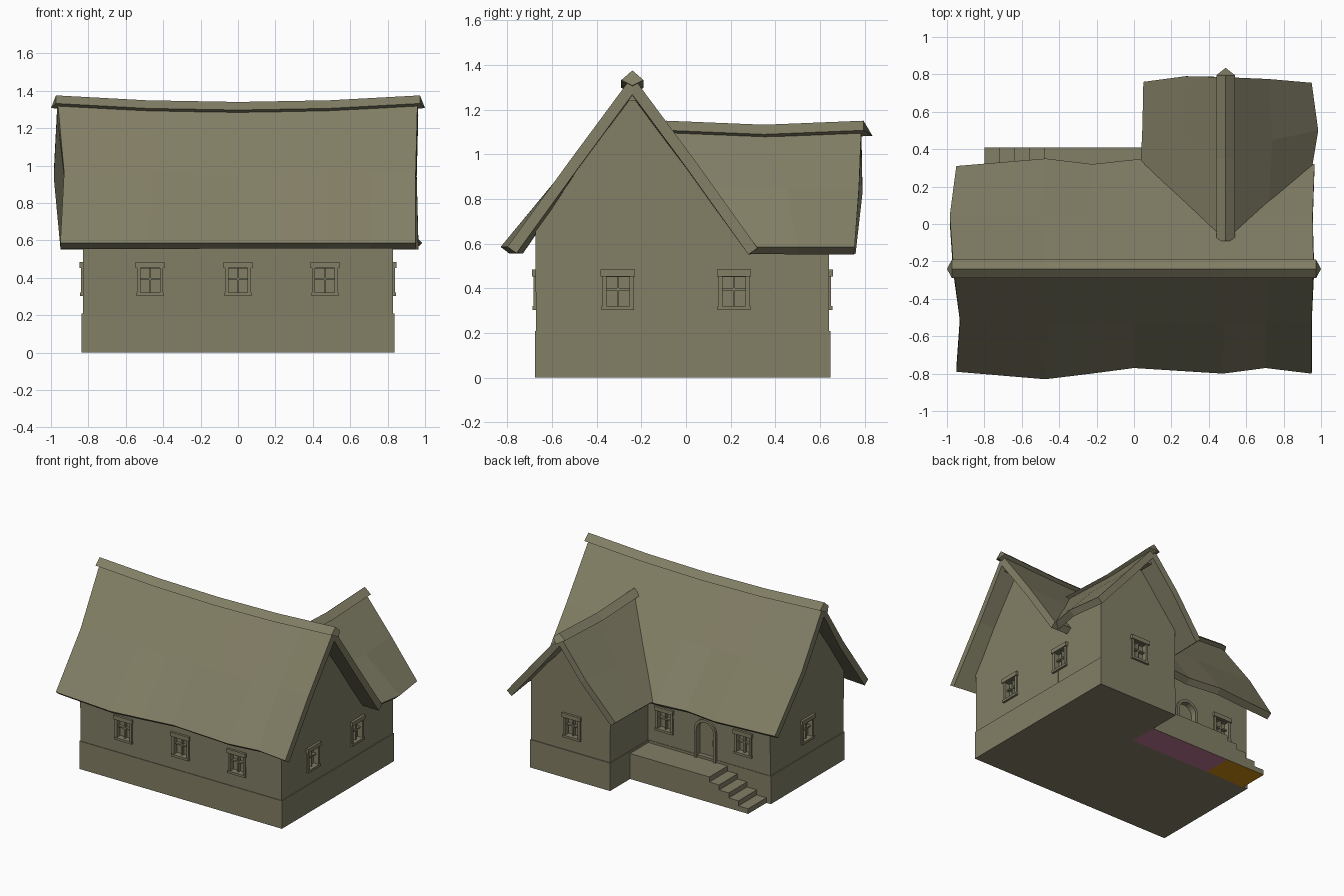
import bpy, bmesh, math
from mathutils import Matrix, Vector

if "Cube" in bpy.data.objects:
    bpy.data.objects.remove(bpy.data.objects["Cube"])


def material(name, rgb):
    m = bpy.data.materials.new(name)
    m.diffuse_color = (*rgb, 1)
    m.use_nodes = True
    m.node_tree.nodes["Principled BSDF"].inputs["Base Color"].default_value = m.diffuse_color
    return m


STONE = material("olive_stone", (0.223, 0.210, 0.131))
PINK = material("dusty_pink", (0.50, 0.18, 0.28))
ORANGE = material("burnt_orange", (0.61, 0.26, 0.005))


def finish(bm, name, under=None, fix=True):
    """Turn a bmesh into an object; 'under' colours the faces looking down."""
    if fix:
        bmesh.ops.recalc_face_normals(bm, faces=bm.faces[:])
    me = bpy.data.meshes.new(name)
    bm.normal_update()
    if under:
        for f in bm.faces:
            f.material_index = 1 if f.normal.z < -0.9 else 0
    bm.to_mesh(me)
    bm.free()
    me.materials.append(STONE)
    if under:
        me.materials.append(under)
    ob = bpy.data.objects.new(name, me)
    bpy.context.collection.objects.link(ob)
    return ob


def box(bm, x0, x1, y0, y1, z0, z1, mat=Matrix()):
    m = mat @ Matrix.Translation(((x0 + x1) / 2, (y0 + y1) / 2, (z0 + z1) / 2)) \
        @ Matrix.Diagonal((x1 - x0, y1 - y0, z1 - z0, 1))
    bmesh.ops.create_cube(bm, size=1, matrix=m)


def prism(bm, pts, vec):
    """Extrude a closed 3D outline along vec."""
    f = bm.faces.new([bm.verts.new(p) for p in pts])
    r = bmesh.ops.extrude_face_region(bm, geom=[f], use_keep_orig=True)
    bmesh.ops.translate(bm, vec=vec, verts=[v for v in r["geom"] if isinstance(v, bmesh.types.BMVert)])


def roof(name, rows, thick=0.05):
    """Sheet of rows (increasing y) by columns (increasing x), thickened downwards."""
    bm = bmesh.new()
    g = [[bm.verts.new(p) for p in row] for row in rows]
    for a, b in zip(g, g[1:]):
        for j in range(len(a) - 1):
            bm.faces.new((a[j], a[j + 1], b[j + 1], b[j]))
    ob = finish(bm, name, fix=False)
    s = ob.modifiers.new("thickness", "SOLIDIFY")
    s.thickness, s.offset, s.use_even_offset = thick, -1, True
    return ob


def ridge_cap(name, stations, across):
    """Diamond bar; each station is (centre, end offset along the bar)."""
    bm = bmesh.new()
    rings = []
    side = Vector(across) * 0.05
    along = Vector((abs(across[1]), abs(across[0]), 0))
    for c, push in stations:
        c = Vector(c)
        rings.append([bm.verts.new(p) for p in (
            c + Vector((0, 0, 0.038)), c + side - Vector((0, 0, 0.005)),
            c - Vector((0, 0, 0.03)) + along * push, c - side - Vector((0, 0, 0.005)))])
    for a, b in zip(rings, rings[1:]):
        for k in range(4):
            bm.faces.new((a[k], a[(k + 1) % 4], b[(k + 1) % 4], b[k]))
    bm.faces.new(rings[0])
    bm.faces.new(rings[-1])
    return finish(bm, name)


# Walls with gables
bm = bmesh.new()
prism(bm, [(-0.83, y, z) for y, z in
           ((-0.67, 0), (-0.675, 0.69), (-0.24, 1.30), (0.195, 0.69), (0.19, 0))], (1.66, 0, 0))
main_walls = finish(bm, "main_walls")
bm = bmesh.new()
prism(bm, [(x, 0.0, z) for x, z in
           ((0.18, 0), (0.175, 0.70), (0.49, 1.08), (0.829, 0.67), (0.829, 0))], (0, 0.64, 0))
wing_walls = finish(bm, "wing_walls")

# Slightly wider plinth
bm = bmesh.new()
box(bm, -0.836, 0.836, -0.676, 0.195, 0, 0.208)
box(bm, 0.174, 0.835, 0, 0.646, 0, 0.208)
finish(bm, "plinth")

# Main roof with sagging ridge and wavy eaves
T = (-1, -0.5, -0.24, 0, 0.25, 0.5, 0.74, 1)
front = (-0.79, -0.83, -0.80, -0.77, -0.785, -0.80, -0.77, -0.80)
back = (0.31, 0.35, 0.32, 0.345, 0.34, 0.335, 0.33, 0.32)


def main_row(ys, z, sag, left, right):
    return [((left + (right - left) * (t + 1) / 2), y, z - sag * (1 - t * t)) for t, y in zip(T, ys)]


n = len(T)
roof("main_roof", [
    main_row(front, 0.585, 0, -0.95, 0.95),
    main_row([-0.525] * n, 0.965, 0.015, -0.93, 0.95),
    main_row([-0.24] * n, 1.35, 0.035, -0.965, 0.96),
    main_row([0.045] * n, 0.965, 0.015, -0.985, 0.955),
    main_row(back, 0.58, 0, -0.95, 0.965)])
ridge_cap("main_ridge_cap", [((0.973 * t, -0.24, 1.337 - 0.035 * (1 - t * t)), 0.027 * (t if abs(t) == 1 else 0))
                             for t in (-1, -0.5, 0, 0.5, 1)], (0, 1, 0))

# Wing roof, cut back along the valley
Z = (0.585, 0.855, 1.125, 0.855, 0.585)
roof("wing_roof", [
    list(zip((0.035, 0.27, 0.49, 0.72, 0.95), (0.29, 0.10, -0.10, 0.10, 0.29), Z)),
    [(x, y, z - d) for x, y, z, d in zip((0.045, 0.26, 0.49, 0.74, 0.985), (0.52, 0.45, 0.35, 0.45, 0.5), Z,
                                         (0, 0.01, 0.018, 0.01, 0))],
    list(zip((0.05, 0.275, 0.49, 0.72, 0.95), (0.76, 0.79, 0.785, 0.775, 0.755), Z))])
ridge_cap("wing_ridge_cap", [((0.49, -0.09, 1.112), 0), ((0.49, 0.35, 1.094), 0),
                             ((0.49, 0.795, 1.112), 0.04)], (1, 0, 0))

# Ridge beams showing under the gables
bm = bmesh.new()
box(bm, -0.93, 0.93, -0.255, -0.225, 1.24, 1.30)
box(bm, 0.475, 0.505, 0.1, 0.75, 1.02, 1.08)
finish(bm, "ridge_beams")

# Windows: (x, y, turn in degrees)
spots = [(x, -0.672, 0) for x in (-0.47, 0, 0.465)]
spots += [(0.83, y, 90) for y in (-0.305, 0.215)]
spots += [(-0.61, 0.193, 180), (0.04, 0.193, 180), (0.49, 0.64, 180), (-0.83, -0.24, -90)]
cut = bmesh.new()
for x, y, a in spots:
    m = Matrix.Translation((x, y, 0.385)) @ Matrix.Rotation(math.radians(a), 4, "Z")
    box(cut, -0.055, 0.055, -0.05, 0.03, -0.065, 0.065, m)
    bm = bmesh.new()
    box(bm, -0.077, 0.077, -0.018, 0.02, 0.068, 0.098, m)      # lintel
    box(bm, -0.073, 0.073, -0.016, 0.02, -0.082, -0.065, m)    # sill
    for s in (-1, 1):
        box(bm, s * 0.061 - 0.009, s * 0.061 + 0.009, -0.010, 0.03, -0.065, 0.068, m)
    box(bm, -0.005, 0.005, 0.008, 0.032, -0.065, 0.068, m)     # mullions
    box(bm, -0.054, 0.054, 0.008, 0.032, 0.005, 0.015, m)
    finish(bm, "window_frame")


# Arched door
def arch(r, y, base=0.19, spring=0.40, cx=-0.30):
    pts = [(cx - r, y, base)]
    pts += [(cx - r * math.cos(math.pi * k / 10), y, spring + r * math.sin(math.pi * k / 10)) for k in range(11)]
    return pts + [(cx + r, y, base)]


prism(cut, arch(0.072, 0.155), (0, 0.1, 0))
bm = bmesh.new()
outer, inner = arch(0.09, 0.165), arch(0.07, 0.165)
for k in range(len(outer) - 1):
    prism(bm, [outer[k], outer[k + 1], inner[k + 1], inner[k]], (0, 0.043, 0))
finish(bm, "door_frame")
bm = bmesh.new()
prism(bm, arch(0.072, 0.15), (0, 0.012, 0))
finish(bm, "door")
bm = bmesh.new()
box(bm, -0.352, -0.342, 0.16, 0.178, 0.29, 0.33)
finish(bm, "door_handle")

# Cut the window and door recesses
cutter = finish(cut, "opening_cutter")
cutter.hide_render = True
cutter.hide_viewport = False
cutter.display_type = "WIRE"
for ob in (main_walls, wing_walls):
    b = ob.modifiers.new("openings", "BOOLEAN")
    b.operation, b.object, b.solver = "DIFFERENCE", cutter, "EXACT"
dg = bpy.context.evaluated_depsgraph_get()
for ob in (main_walls, wing_walls):
    me = bpy.data.meshes.new_from_object(ob.evaluated_get(dg))
    ob.modifiers.clear()
    ob.data = me
bpy.data.objects.remove(cutter)

# Porch and its steps
bm = bmesh.new()
box(bm, -0.48, 0.18, 0.19, 0.41, 0, 0.19)
finish(bm, "porch", PINK)
bm = bmesh.new()
for k in range(4):
    x = -0.80 + 0.08 * k
    box(bm, x, x + 0.08, 0.19, 0.41, 0, 0.038 * (k + 1))
finish(bm, "porch_steps", ORANGE)
